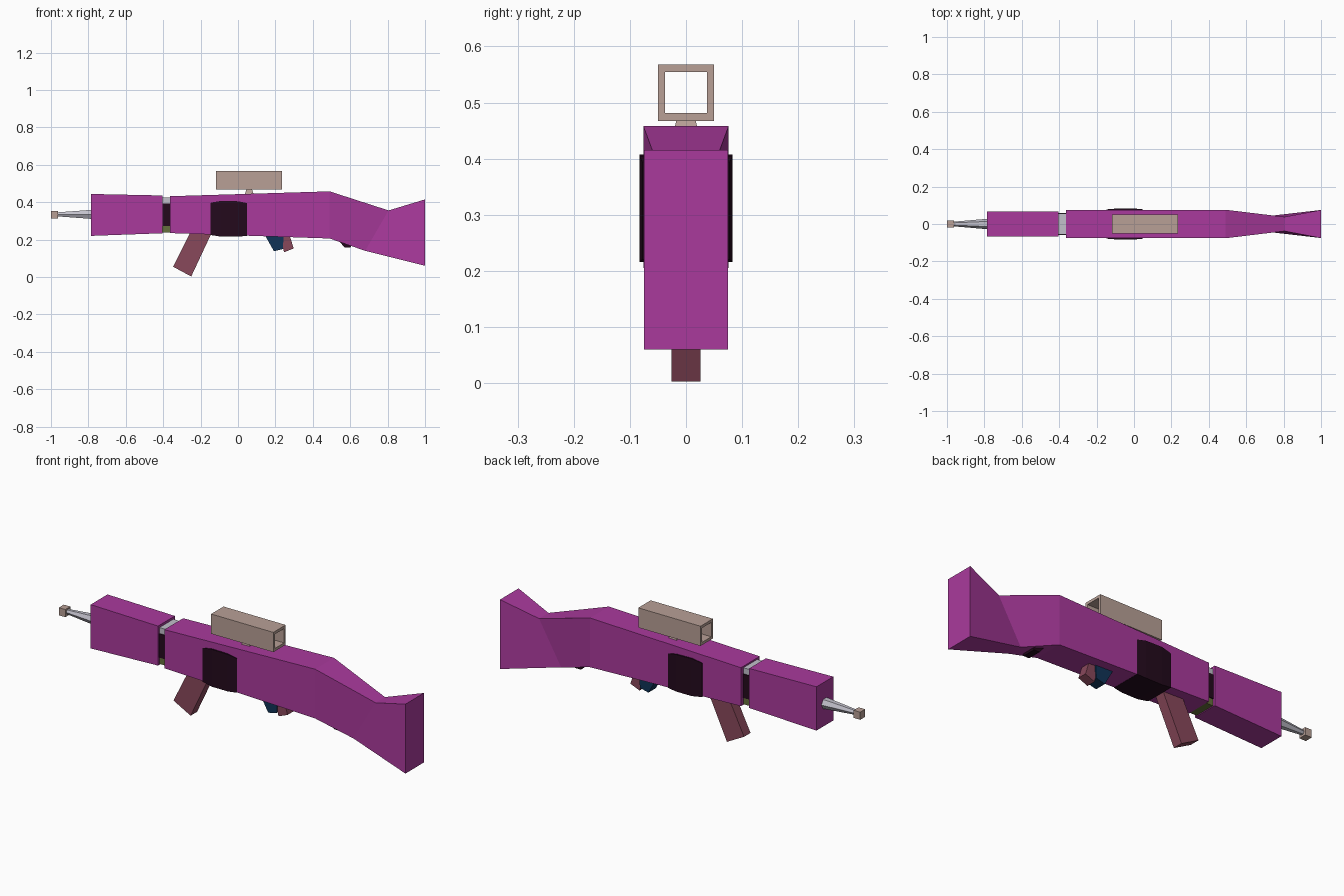
import bpy, bmesh, math
from mathutils import Matrix

if "Cube" in bpy.data.objects:
    bpy.data.objects.remove(bpy.data.objects["Cube"])


def material(name, rgb):
    m = bpy.data.materials.new(name)
    m.diffuse_color = (*rgb, 1)
    m.use_nodes = True
    m.node_tree.nodes["Principled BSDF"].inputs["Base Color"].default_value = m.diffuse_color
    return m


PURPLE = material("purple", (0.40, 0.042, 0.335))
TAN = material("tan", (0.48, 0.35, 0.305))
GREY = material("pale grey", (0.54, 0.53, 0.60))
DARK = material("near black plum", (0.017, 0.003, 0.012))
MAROON = material("dusty maroon", (0.25, 0.065, 0.105))
BLUE = material("navy blue", (0.005, 0.034, 0.095))
OLIVE = material("olive", (0.13, 0.16, 0.045))


def finish(name, bm, mat):
    bmesh.ops.recalc_face_normals(bm, faces=bm.faces)
    mesh = bpy.data.meshes.new(name)
    bm.to_mesh(mesh)
    bm.free()
    mesh.materials.append(mat)
    ob = bpy.data.objects.new(name, mesh)
    bpy.context.collection.objects.link(ob)
    return ob


def loft(name, rings, mat):
    """Skin matching rings of points and cap both ends."""
    bm = bmesh.new()
    loops = [[bm.verts.new(p) for p in r] for r in rings]
    n = len(loops[0])
    for a, b in zip(loops, loops[1:]):
        for i in range(n):
            j = (i + 1) % n
            bm.faces.new((a[i], a[j], b[j], b[i]))
    bm.faces.new(loops[0])
    bm.faces.new(loops[-1])
    return finish(name, bm, mat)


def stations(name, secs, mat):
    """Rectangular sections: (x_top, z_top, x_bottom, z_bottom, half_width)."""
    return loft(name, [[(xt, -w, zt), (xt, w, zt), (xb, w, zb), (xb, -w, zb)]
                       for xt, zt, xb, zb, w in secs], mat)


def plate(name, profile, w, mat):
    """Side profile in x,z, extruded symmetrically across y."""
    return loft(name, [[(x, y, z) for x, z in profile] for y in (-w, w)], mat)


def box(name, x0, x1, w, z0, z1, mat):
    return plate(name, [(x0, z0), (x1, z0), (x1, z1), (x0, z1)], w, mat)


# Main body with pinched, slanted wrist and flared stock
stations("body_and_stock", [
    (-0.364, 0.432, -0.364, 0.235, 0.076),
    (0.49, 0.458, 0.49, 0.206, 0.076),
    (0.805, 0.356, 0.68, 0.14, 0.038),
    (1.0, 0.415, 1.0, 0.06, 0.075)], PURPLE)

# Forward handguard
stations("handguard", [
    (-0.786, 0.444, -0.786, 0.22, 0.068),
    (-0.405, 0.436, -0.405, 0.234, 0.068)], PURPLE)

# Joint seen in the gap between handguard and body
box("joint_top", -0.42, -0.35, 0.056, 0.392, 0.424, GREY)
box("joint_core", -0.42, -0.35, 0.06, 0.272, 0.394, DARK)
box("joint_bottom", -0.42, -0.35, 0.056, 0.238, 0.274, OLIVE)

# Tapered barrel and muzzle
loft("barrel", [[(x, r * math.sin(math.tau * (i + 0.5) / 6),
                  0.335 + r * math.cos(math.tau * (i + 0.5) / 6)) for i in range(6)]
                for x, r in ((-0.97, 0.012), (-0.77, 0.029))], GREY)
box("muzzle", -1.0, -0.963, 0.02, 0.314, 0.353, TAN)

# Slightly bulged dark sleeve around the middle of the body
loft("receiver_sleeve", [[(x, -w, z1), (x, w, z1), (x, w, z0), (x, -w, z0)]
                         for x, w, z0, z1 in (
    (-0.146, 0.0775, 0.224, 0.395), (-0.144, 0.0785, 0.224, 0.398),
    (-0.09, 0.083, 0.216, 0.407), (0.0, 0.083, 0.216, 0.405),
    (0.046, 0.0785, 0.22, 0.396), (0.048, 0.0775, 0.22, 0.394))], DARK)

# Slanted magazine
plate("magazine", [(-0.24, 0.27), (-0.125, 0.27), (-0.25, 0.003), (-0.347, 0.055)],
      0.026, MAROON)

# Trigger block, grip stub and small stock catch
plate("trigger_block", [(0.135, 0.24), (0.245, 0.24), (0.24, 0.15), (0.192, 0.138)],
      0.03, BLUE)
plate("grip_stub", [(0.222, 0.24), (0.27, 0.24), (0.298, 0.153), (0.246, 0.132)],
      0.024, MAROON)
plate("stock_catch", [(0.535, 0.20), (0.61, 0.18), (0.602, 0.157), (0.57, 0.157)],
      0.036, DARK)

# Scope mount
loft("scope_mount", [[(0.06 + sx * hx, sy * hy, z)
                      for sx, sy in ((-1, -1), (1, -1), (1, 1), (-1, 1))]
                     for z, hx, hy in ((0.435, 0.026, 0.026), (0.472, 0.014, 0.016))], TAN)

# Hollow square scope: outer and inner loops joined into a closed tube
X0, X1 = -0.117, 0.235
bm = bmesh.new()
loops = []
for x, w, z0, z1 in ((X0, 0.05, 0.467, 0.568), (X1, 0.05, 0.467, 0.568),
                     (X1, 0.037, 0.481, 0.554), (X0, 0.037, 0.481, 0.554)):
    loops.append([bm.verts.new(p) for p in
                  ((x, -w, z0), (x, w, z0), (x, w, z1), (x, -w, z1))])
for k in range(4):
    a, b = loops[k], loops[(k + 1) % 4]
    for i in range(4):
        j = (i + 1) % 4
        bm.faces.new((a[i], a[j], b[j], b[i]))
finish("scope_tube", bm, TAN)
